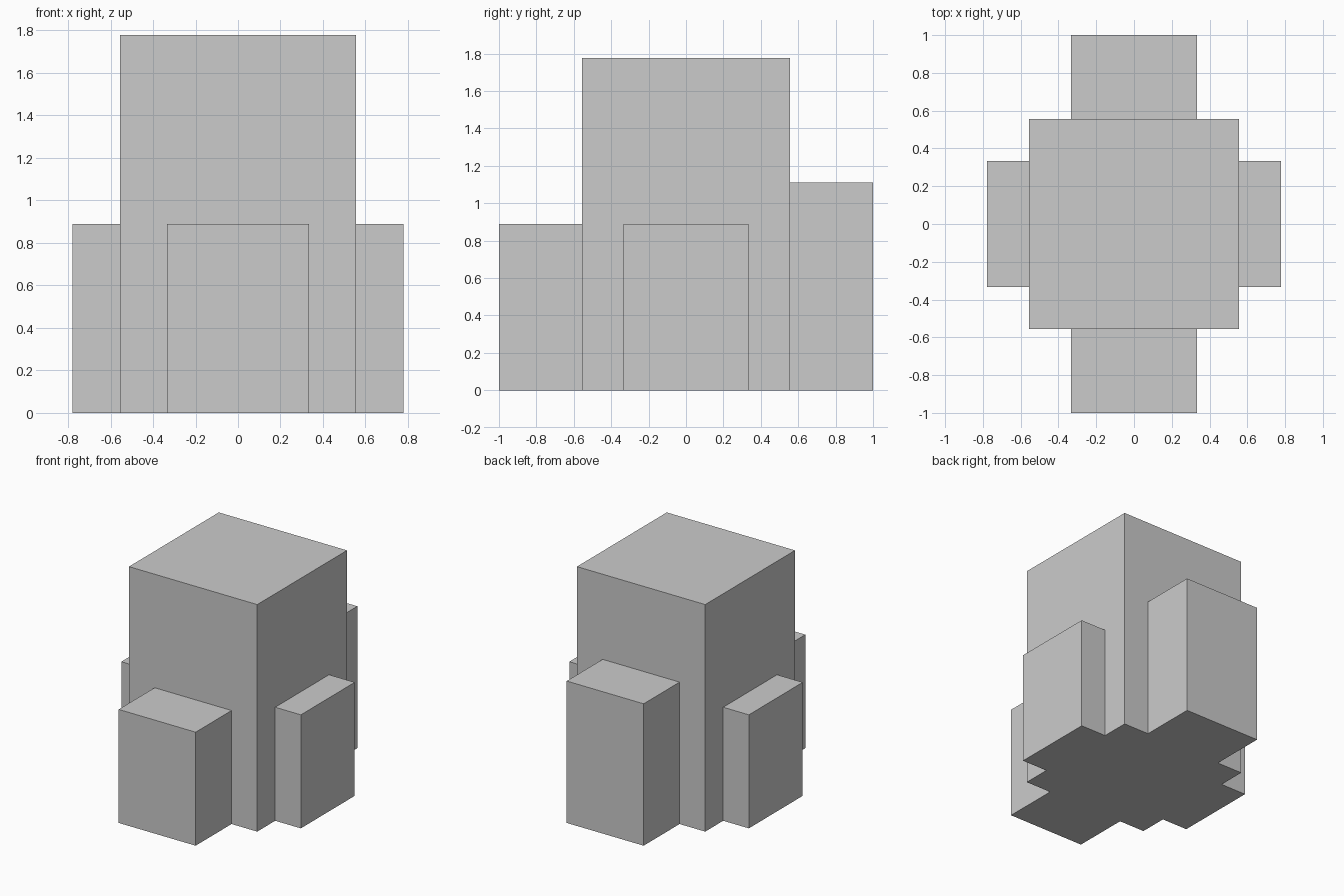
import bpy

if "Cube" in bpy.data.objects:
    bpy.data.objects.remove(bpy.data.objects["Cube"])

U = 1 / 9  # grid unit of the design


def box(name, x, y, height):
    """Box standing on the ground, spanning x and y ranges given in units."""
    bpy.ops.mesh.primitive_cube_add(
        size=1, location=((x[0] + x[1]) / 2 * U, (y[0] + y[1]) / 2 * U, height / 2 * U))
    ob = bpy.context.object
    ob.name = name
    ob.scale = ((x[1] - x[0]) * U, (y[1] - y[0]) * U, height * U)
    bpy.ops.object.transform_apply(location=True, rotation=False, scale=True)
    return ob


# Tall central block
tower = box("tower", (-5, 5), (-5, 5), 16)

# Lower wings, sunk into the tower so they fuse into one solid
wings = [
    box("front_wing", (-3, 3), (-9, -4), 8),
    box("back_wing", (-3, 3), (4, 9), 10),
]
for side, s in (("left", -1), ("right", 1)):
    wings.append(box(side + "_wing", sorted((4 * s, 7 * s)), (-3, 3), 8))

# Fuse the wings with the tower
bpy.context.view_layer.objects.active = tower
for wing in wings:
    mod = tower.modifiers.new("join_" + wing.name, 'BOOLEAN')
    mod.operation = 'UNION'
    mod.solver = 'EXACT'
    mod.object = wing
    bpy.ops.object.modifier_apply(modifier=mod.name)
    bpy.data.objects.remove(wing, do_unlink=True)
tower.name = "tower_with_wings"
